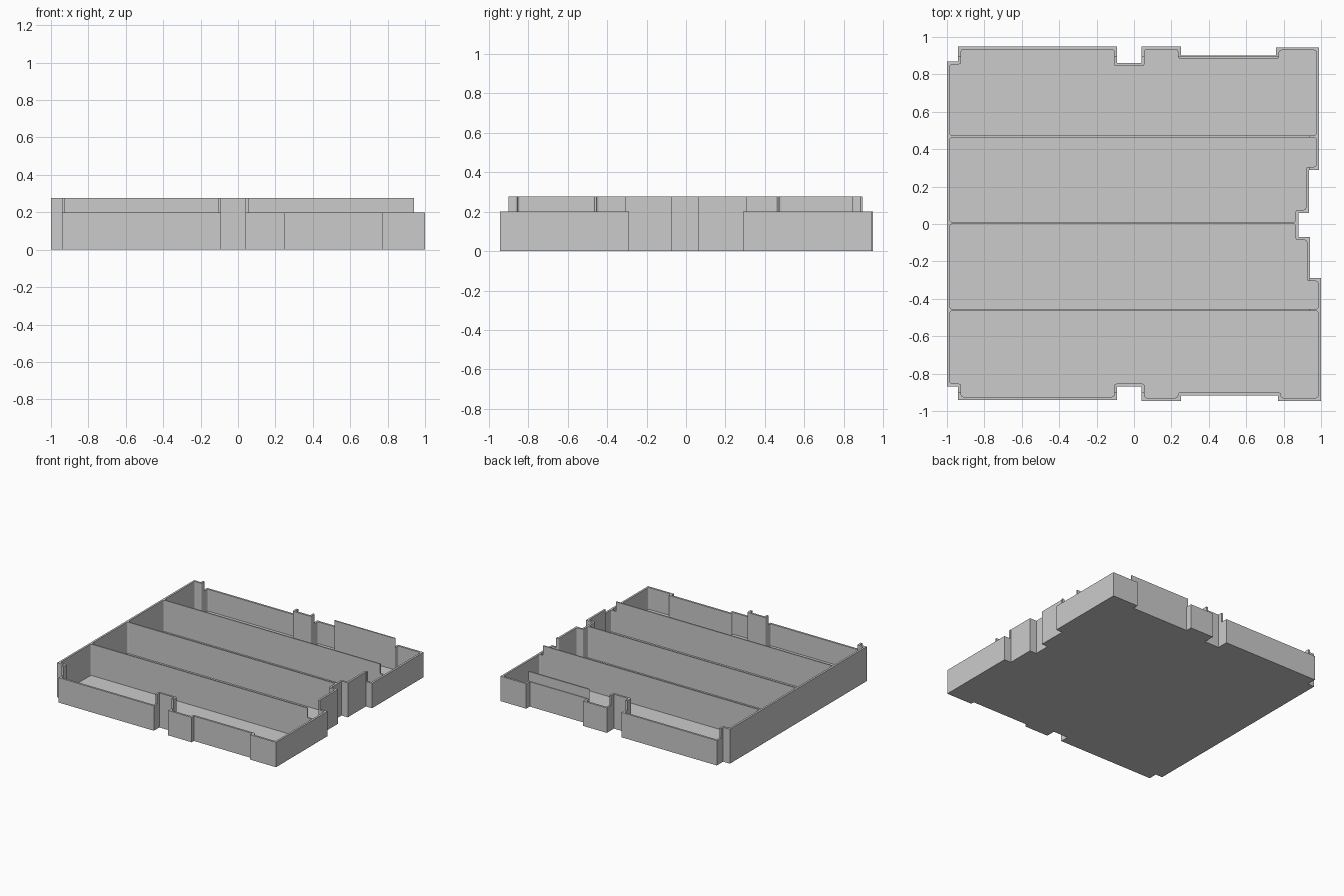
import bpy
import bmesh
from mathutils import Vector

cube = bpy.data.objects.get("Cube")
if cube:
    bpy.data.objects.remove(cube, do_unlink=True)

HEIGHT, RIM, FLOOR = 0.277, 0.2, 0.025
WALL, DIVIDER, RADIUS = 0.016, 0.01, 0.012

grey = bpy.data.materials.new("plain grey")
grey.use_nodes = True
grey.diffuse_color = (0.6, 0.6, 0.6, 1)
grey.node_tree.nodes["Principled BSDF"].inputs["Base Color"].default_value = grey.diffuse_color

# Stepped footprint, counter-clockwise from the front left corner
outline = [
    (-1, -.87), (-.94, -.87), (-.94, -.94), (-.09, -.94), (-.09, -.87), (.04, -.87),
    (.04, -.945), (.25, -.945), (.25, -.917), (.77, -.917), (.77, -.945), (1, -.945),
    (1, -.29), (.94, -.29), (.94, -.07), (.88, -.07), (.88, .06), (.935, .06),
    (.935, .29), (.99, .29), (.99, .945), (.76, .945), (.76, .9), (.25, .9),
    (.25, .95), (.04, .95), (.04, .86), (-.09, .86), (-.09, .95), (-.94, .95),
    (-.94, .87), (-1, .87)]


def inset(points, d):
    """Move every side of a square-cornered outline inward."""
    result = []
    for i, p in enumerate(points):
        p = Vector(p)
        a = (p - Vector(points[i - 1])).normalized()
        b = (Vector(points[(i + 1) % len(points)]) - p).normalized()
        result.append(p + d * (Vector((-a.y, a.x)) + Vector((-b.y, b.x))))
    return result


def prism(name, points, z0, z1, strip=None, radius=0):
    """Extrude an outline, optionally trimmed to a y range with rounded corners."""
    bm = bmesh.new()
    bm.faces.new([bm.verts.new((x, y, z0)) for x, y in points])
    if strip:
        for y, side in zip(strip, (-1, 1)):
            bmesh.ops.bisect_plane(bm, geom=bm.verts[:] + bm.edges[:] + bm.faces[:],
                                   plane_co=(0, y, 0), plane_no=(0, side, 0),
                                   clear_outer=True)
    if radius:
        bmesh.ops.bevel(bm, geom=bm.verts[:], offset=radius, segments=3,
                        profile=0.5, affect='VERTICES')
    top = bmesh.ops.extrude_face_region(bm, geom=bm.faces[:])["geom"]
    bmesh.ops.translate(bm, vec=(0, 0, z1 - z0),
                        verts=[v for v in top if isinstance(v, bmesh.types.BMVert)])
    bmesh.ops.recalc_face_normals(bm, faces=bm.faces[:])
    mesh = bpy.data.meshes.new(name)
    bm.to_mesh(mesh)
    bm.free()
    mesh.materials.append(grey)
    obj = bpy.data.objects.new(name, mesh)
    bpy.context.collection.objects.link(obj)
    return obj


def block(name, x0, x1, y0, y1, z0, z1):
    return prism(name, [(x0, y0), (x1, y0), (x1, y1), (x0, y1)], z0, z1)


tray = prism("divided_tray", outline, 0, HEIGHT)

# Four pockets separated by thin dividers
pocket_outline = inset(outline, WALL)
bounds = [-2, -.459, .005, .467, 2]
cutters = [prism("pocket_cutter", pocket_outline, FLOOR, 1,
                 (a + DIVIDER / 2, b - DIVIDER / 2), RADIUS)
           for a, b in zip(bounds, bounds[1:])]

# Lowered rim along the front, back and right edges
cutters += [block("front_rim_cutter", -2, 2, -2, -.9, RIM, 1),
            block("back_rim_cutter", -2, 2, .895, 2, RIM, 1),
            block("side_rim_cutter", .942, 2, -2, 2, RIM, 1)]

for cutter in cutters:
    cutter.hide_render = True
    mod = tray.modifiers.new(cutter.name, 'BOOLEAN')
    mod.operation = 'DIFFERENCE'
    mod.solver = 'EXACT'
    mod.object = cutter

# Bake the cuts and drop the cutters
bpy.context.view_layer.update()
depsgraph = bpy.context.evaluated_depsgraph_get()
baked = bpy.data.meshes.new_from_object(tray.evaluated_get(depsgraph))
tray.modifiers.clear()
tray.data = baked
for cutter in cutters:
    bpy.data.objects.remove(cutter, do_unlink=True)
